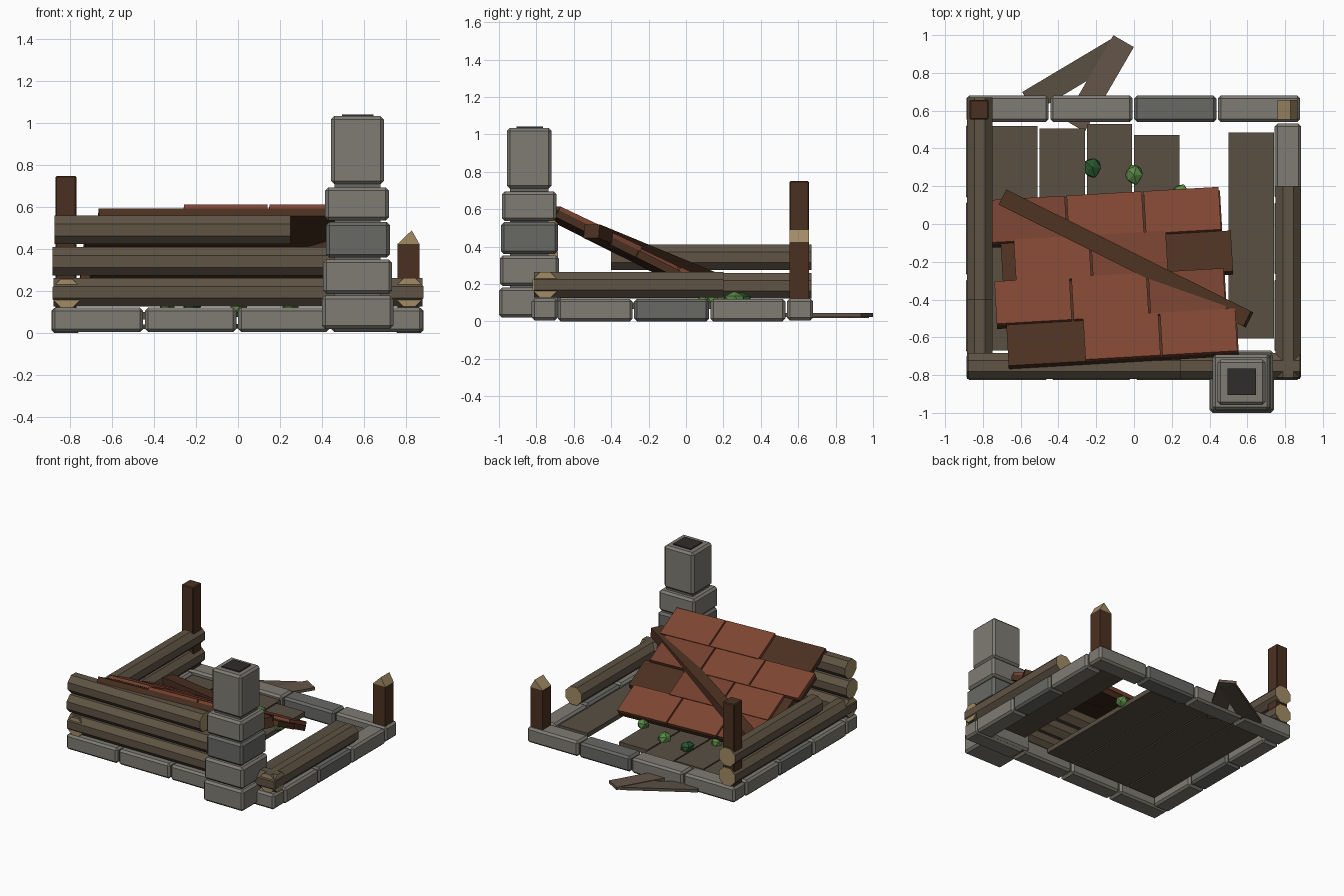
import bpy, bmesh, math, random
from mathutils import Vector, Matrix

if "Cube" in bpy.data.objects:
    bpy.data.objects.remove(bpy.data.objects["Cube"])
random.seed(4)

def mat(name, c):
    m = bpy.data.materials.new(name)
    m.diffuse_color = (*c, 1)
    m.use_nodes = True
    m.node_tree.nodes["Principled BSDF"].inputs["Base Color"].default_value = m.diffuse_color
    return m

STONE = mat("stone", (0.21, 0.20, 0.17))
STONE_DARK = mat("stone_dark", (0.14, 0.14, 0.13))
LOG = mat("log_bark", (0.115, 0.088, 0.058))
CUT = mat("cut_wood", (0.36, 0.26, 0.13))
BEAM = mat("dark_timber", (0.07, 0.03, 0.015))
PLANK = mat("plank", (0.10, 0.08, 0.055))
PLANK2 = mat("plank_light", (0.13, 0.09, 0.065))
TILE = mat("roof_tile", (0.21, 0.06, 0.032))
TILE2 = mat("roof_tile_dark", (0.17, 0.05, 0.028))
SOOT = mat("soot", (0.03, 0.025, 0.025))
LEAF = mat("leaf", (0.10, 0.25, 0.06))
LEAF2 = mat("leaf_dark", (0.02, 0.09, 0.025))

def finish(name, bm, mats, matrix=None):
    me = bpy.data.meshes.new(name)
    bmesh.ops.recalc_face_normals(bm, faces=bm.faces)
    bm.to_mesh(me)
    bm.free()
    for m in mats:
        me.materials.append(m)
    ob = bpy.data.objects.new(name, me)
    if matrix:
        ob.matrix_world = matrix
    bpy.context.collection.objects.link(ob)
    return ob

def box(name, x, y, z, m, bevel=0, matrix=None):
    """Box given by (min, max) ranges on each axis."""
    bm = bmesh.new()
    bmesh.ops.create_cube(bm, size=1)
    for v in bm.verts:
        v.co = Vector([(r[0] + r[1]) / 2 + c * (r[1] - r[0]) for r, c in zip((x, y, z), v.co)])
    if bevel:
        bmesh.ops.bevel(bm, geom=bm.edges[:], offset=bevel, segments=1, affect='EDGES')
    return finish(name, bm, [m], matrix)

def log(name, a, b, r=0.068):
    """Eight-sided log with pale cut ends."""
    a, b = Vector(a), Vector(b)
    bm = bmesh.new()
    bmesh.ops.create_cone(bm, cap_ends=True, segments=8, radius1=r / math.cos(math.pi / 8),
                          radius2=r / math.cos(math.pi / 8), depth=(b - a).length,
                          matrix=Matrix.Rotation(math.pi / 8, 4, 'Z'))
    for f in bm.faces:
        f.material_index = 1 if len(f.verts) == 8 else 0
    rot = (b - a).to_track_quat('Z', 'Y').to_matrix().to_4x4()
    return finish(name, bm, [LOG, CUT], Matrix.Translation((a + b) / 2) @ rot)

# Foundation stones
for i in range(4):
    x0 = -0.887 + i * 0.444
    for n, y in (("front", (-0.825, -0.685)), ("back", (0.54, 0.68))):
        box(f"{n}_foundation_{i}", (x0, x0 + 0.435), y, (0.005, 0.122),
            STONE_DARK if (i == 2 and n == "back") else STONE, 0.015)
for i in range(3):
    y0 = -0.685 + i * 0.408
    for n, x in (("left", (-0.89, -0.75)), ("right", (0.745, 0.885))):
        box(f"{n}_foundation_{i}", x, (y0, y0 + 0.4), (0.0, 0.12), STONE_DARK if i == 1 else STONE, 0.015)

# Chimney blocks and flue
chimney = [((0.40, 0.74), (-1.0, -0.67), (0.02, 0.18)), ((0.405, 0.735), (-0.995, -0.68), (0.188, 0.352)),
           ((0.42, 0.725), (-0.99, -0.685), (0.36, 0.53)), ((0.415, 0.72), (-0.985, -0.692), (0.537, 0.695)),
           ((0.443, 0.695), (-0.958, -0.718), (0.71, 1.035))]
for i, (x, y, z) in enumerate(chimney):
    box(f"chimney_block_{i}", x, y, z, STONE_DARK if i == 2 else STONE, 0.016)
box("chimney_core", (0.46, 0.68), (-0.94, -0.735), (0.1, 0.75), STONE_DARK)
box("chimney_flue", (0.495, 0.645), (-0.905, -0.765), (1.0, 1.043), SOOT)

# Log walls
log("front_log_low", (-0.88, -0.752, 0.195), (0.88, -0.752, 0.195))
log("front_log_mid", (-0.885, -0.752, 0.342), (0.50, -0.752, 0.342))
log("front_log_top", (-0.875, -0.752, 0.492), (0.25, -0.752, 0.492))
log("left_log_low", (-0.817, -0.812, 0.19), (-0.817, 0.67, 0.19))
log("left_log_top", (-0.817, -0.40, 0.342), (-0.817, 0.67, 0.342))
log("right_log", (0.817, -0.812, 0.195), (0.817, 0.20, 0.195))

# Corner posts, the right one snapped to a wedge
box("left_post", (-0.87, -0.77), (0.553, 0.657), (0.11, 0.75), BEAM, 0.006)
box("right_post", (0.76, 0.865), (0.553, 0.657), (0.11, 0.425), BEAM)
bm = bmesh.new()
tri = [bm.verts.new(p) for p in ((0.76, 0.553, 0.425), (0.865, 0.553, 0.425), (0.828, 0.553, 0.49))]
f = bm.faces.new(tri)
ext = bmesh.ops.extrude_face_region(bm, geom=[f])
bmesh.ops.translate(bm, vec=(0, 0.104, 0), verts=[v for v in ext['geom'] if isinstance(v, bmesh.types.BMVert)])
finish("broken_post_tip", bm, [CUT])

# Floor planks, one missing
for i, (x0, y0, y1) in enumerate([(-0.75, -0.67, 0.52), (-0.5, -0.67, 0.505), (-0.25, -0.67, 0.53),
                                  (0.0, -0.67, 0.47), (0.5, -0.605, 0.485)]):
    box(f"floor_plank_{i}", (x0, x0 + 0.24), (y0, y1), (0.065, 0.1), PLANK)

# Collapsed roof panel: local v runs downslope
slope = math.atan(0.5)
roof = (Matrix.Translation((-0.1, -0.275, 0.401)) @ Matrix.Rotation(math.radians(3.3), 4, 'Z')
        @ Matrix.Rotation(-slope, 4, 'X'))
row_len = 0.241
shift = [0.03, -0.02, 0.025, -0.02]
for r in range(4):
    v0 = -0.482 + r * row_len
    s = shift[r]
    box(f"roof_board_{r}", (-0.62 + s, 0.6 + s), (v0, v0 + row_len), (-0.065, -0.024), BEAM, 0, roof)
    off = 0.07 if r == 2 else 0
    for c in range(3):
        if (r, c) in ((0, 0), (2, 2)):
            continue
        x0 = -0.62 + s + off + c * 0.408
        tip = Matrix.Translation((0, v0, 0)) @ Matrix.Rotation(math.radians(1.2), 4, 'X')
        box(f"roof_tile_{r}_{c}", (x0, x0 + 0.398), (0.0, row_len + 0.008), (-0.03, -0.003),
            TILE2 if (r + c) % 3 == 0 else TILE, 0, roof @ tip)

def bar(name, a, b, w, h, m):
    """Rectangular timber between two points."""
    a, b = Vector(a), Vector(b)
    d = (b - a).normalized()
    side = Vector((0, 0, 1)).cross(d).normalized()
    R = Matrix((d, side, d.cross(side))).transposed().to_4x4()
    L = (b - a).length / 2
    return box(name, (-L, L), (-w / 2, w / 2), (-h / 2, h / 2), m, 0, Matrix.Translation((a + b) / 2) @ R)

# Fallen rafter across the roof and loose planks behind
bar("fallen_rafter", (-0.69, 0.14, 0.215), (0.605, -0.505, 0.482), 0.09, 0.075, BEAM)
bar("loose_plank_a", (-0.56, 0.645, 0.03), (-0.09, 0.925, 0.03), 0.125, 0.022, PLANK)
bar("loose_plank_b", (-0.315, 0.52, 0.034), (-0.055, 0.968, 0.034), 0.125, 0.022, PLANK2)

# Weeds growing through the floor
for i, (x, y, r, m) in enumerate([(-0.22, 0.30, 0.06, LEAF2), (0.0, 0.26, 0.058, LEAF),
                                  (0.25, 0.16, 0.055, LEAF), (-0.34, 0.11, 0.05, LEAF)]):
    bm = bmesh.new()
    bmesh.ops.create_icosphere(bm, subdivisions=1, radius=r)
    for v in bm.verts:
        v.co *= random.uniform(0.85, 1.1)
        v.co.z *= 0.75
        v.co.x *= 0.85
    finish(f"weed_{i}", bm, [m], Matrix.Translation((x, y, 0.115)))
